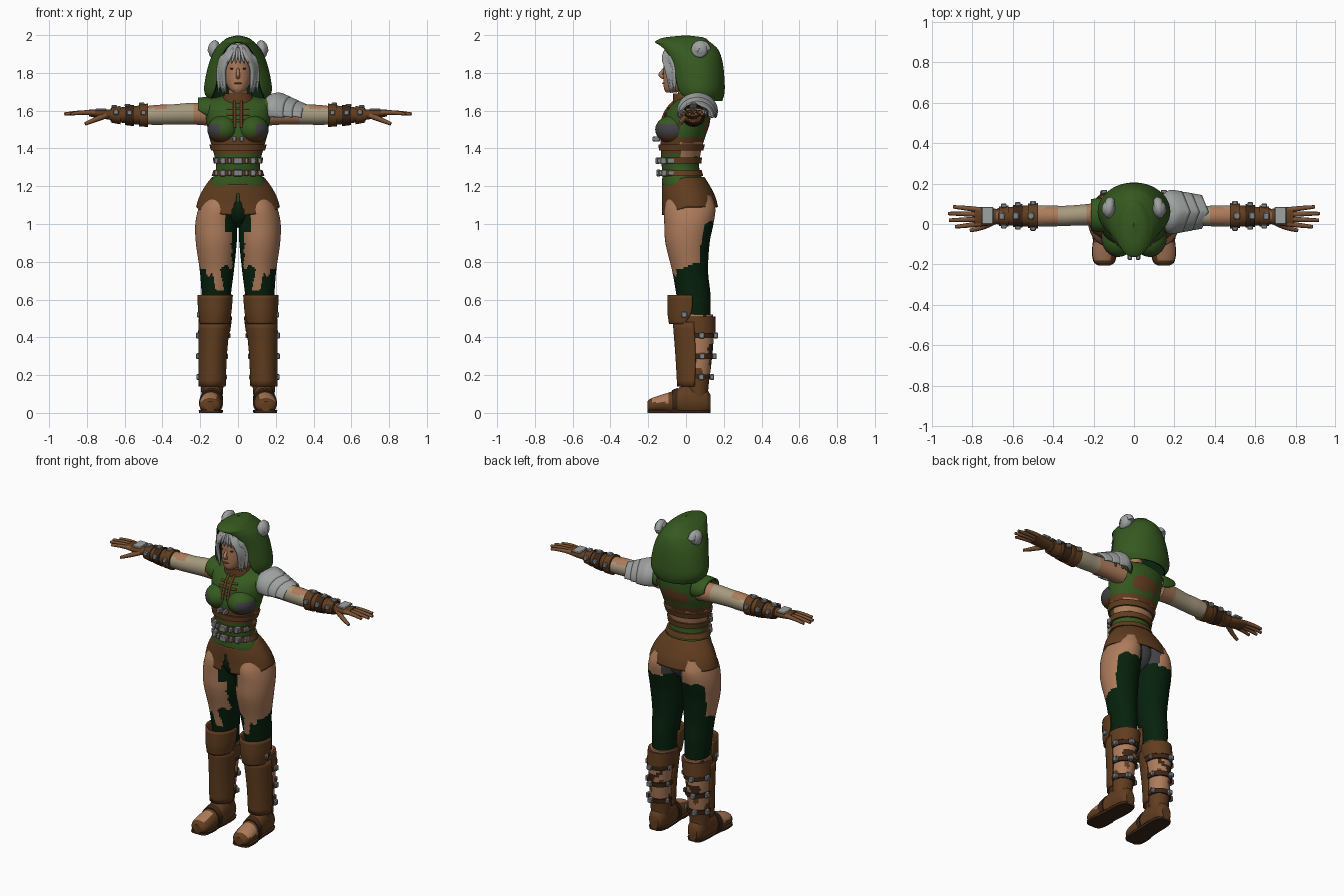
import bpy, bmesh, math, random
from mathutils import Matrix, noise

random.seed(4)
if "Cube" in bpy.data.objects:
    bpy.data.objects.remove(bpy.data.objects["Cube"])


def material(name, *rgb):
    mat = bpy.data.materials.new(name)
    mat.use_nodes = True
    mat.diffuse_color = (*rgb, 1)
    mat.node_tree.nodes["Principled BSDF"].inputs["Base Color"].default_value = (*rgb, 1)
    return mat


green = material("hood green", .036, .1, .014)
pine = material("dark pine cloth", .002, .015, .004)
brown = material("brown leather", .12, .047, .014)
umber = material("dark leather", .045, .019, .008)
worn = material("worn leather", .2, .085, .035)
skin = material("skin", .42, .2, .105)
linen = material("pale linen", .38, .32, .21)
silver = material("light grey", .34, .36, .35)
metal = material("buckle grey", .22, .23, .24)
slate = material("slate grey", .055, .052, .06)


def finish(name, bm, mats, rule=None, mirror=False, thick=0, bevel=0):
    """Colour faces by rule (None removes a face) and make the object."""
    if rule:
        doomed = []
        for face in bm.faces:
            index = rule(face.calc_center_median())
            if index is None:
                doomed.append(face)
            else:
                face.material_index = index
        bmesh.ops.delete(bm, geom=doomed, context="FACES")
    mesh = bpy.data.meshes.new(name)
    bm.to_mesh(mesh)
    bm.free()
    for mat in mats:
        mesh.materials.append(mat)
    mesh.polygons.foreach_set("use_smooth", [True] * len(mesh.polygons))
    mesh.set_sharp_from_angle(angle=math.radians(40))
    obj = bpy.data.objects.new(name, mesh)
    bpy.context.collection.objects.link(obj)
    if thick:
        mod = obj.modifiers.new("thickness", "SOLIDIFY")
        mod.thickness, mod.offset = thick, -1
        if not rule:
            mod.material_offset = mod.material_offset_rim = len(mats) - 1
    if bevel:
        obj.modifiers.new("bevel", "BEVEL").width = bevel
    if mirror:
        obj.modifiers.new("mirror", "MIRROR").use_mirror_merge = False
    return obj


def sample(rings, t):
    """Smooth cross-section (centre pair, radius pair, gap) at position t."""
    last = len(rings) - 1
    i = max((k for k in range(last) if rings[k][0] <= t + 1e-9), default=0)

    def slope(k):
        a, b = rings[max(k - 1, 0)], rings[min(k + 1, last)]
        return [(q - p) / (b[0] - a[0]) for p, q in zip(a[1:], b[1:])]
    a, b = rings[i], rings[i + 1]
    h = b[0] - a[0]
    s = (t - a[0]) / h
    r = 1 - s
    return [p * (1 + 2 * s) * r * r + q * s * s * (3 - 2 * s) + h * s * r * (m * r - n * s)
            for p, q, m, n in zip(a[1:], b[1:], slope(i), slope(i + 1))]


def loft(name, rings, mats, rule=None, axis="z", sides=32, steps=5, open_at=None, warp=None, **kw):
    bm = bmesh.new()
    places = [a[0] + (b[0] - a[0]) * k / steps for a, b in zip(rings, rings[1:]) for k in range(steps)]
    rows = []
    for t in places + [rings[-1][0]]:
        a, b, ra, rb, *gap = sample(rings, t)
        gap = max(gap[0], 0) if gap else 0
        row = []
        for j in range(sides + 1):
            angle = math.radians(open_at or 0) + gap + (math.tau - 2 * gap) * j / sides
            du, v = ra * math.cos(angle), b + rb * math.sin(angle)
            co = {"z": (a + du, v, t), "x": (t, a + du, v), "y": (a - du, t, v)}[axis]
            row.append(bm.verts.new(warp(*co) if warp else co))
        rows.append(row)
    for low, high in zip(rows, rows[1:]):
        for j in range(sides):
            bm.faces.new((low[j], low[j + 1], high[j + 1], high[j]))
    if open_at is None:
        bm.faces.new(rows[0][-2::-1])
        bm.faces.new(rows[-1][:-1])
    bmesh.ops.remove_doubles(bm, verts=bm.verts, dist=1e-5)
    return finish(name, bm, mats, rule, **kw)


def band(name, rings, low, high, grow, mat, **kw):
    sections = [sample(rings, t) for t in (low, high)]
    rows = [(t, a, b, ra + grow, rb + grow) for t, (a, b, ra, rb) in zip((low, high), sections)]
    return loft(name, rows, [mat], steps=2, **kw)


def solids(name, items, mats, shape="box", rule=None, mirror=True):
    bm = bmesh.new()
    for place, size in items:
        matrix = Matrix.Translation(place) @ Matrix.Diagonal((*size, 1))
        if shape == "box":
            bmesh.ops.create_cube(bm, size=1, matrix=matrix)
        else:
            bmesh.ops.create_uvsphere(bm, u_segments=32, v_segments=24, radius=1, matrix=matrix)
    return finish(name, bm, mats, rule, mirror, bevel=.004 if shape == "box" else 0)


def tubes(name, paths, depth, mat, mirror=True):
    curve = bpy.data.curves.new(name, "CURVE")
    curve.dimensions, curve.bevel_depth, curve.bevel_resolution = "3D", depth, 2
    curve.use_fill_caps = True
    curve.resolution_u = 6
    for side in (1, -1) if mirror else (1,):
        for path in paths:
            spline = curve.splines.new("NURBS")
            spline.points.add(len(path) - 1)
            for point, (x, y, z, radius) in zip(spline.points, path):
                point.co, point.radius = (side * x, y, z, 1), radius
            spline.order_u, spline.use_endpoint_u = 3, True
    curve.materials.append(mat)
    bpy.context.collection.objects.link(bpy.data.objects.new(name, curve))


# Torso with vest, ragged midriff and bust
torso = [(1.12, 0, .02, .15, .12), (1.2, 0, -.01, .155, .115), (1.27, 0, -.025, .122, .1),
         (1.32, 0, -.03, .117, .1), (1.4, 0, -.025, .135, .108), (1.47, 0, -.015, .155, .12),
         (1.53, 0, 0, .165, .125), (1.6, 0, .015, .175, .117), (1.65, 0, .035, .17, .092),
         (1.68, 0, .04, .08, .06)]


def vest_colour(p):
    ragged = .02 * noise.noise(p * 18)
    if p.y > -.03 and 1.35 < p.z + ragged < 1.43:
        return 2
    if p.y > .05 and abs(p.x) < .09 + ragged and abs(p.z - 1.53) < .04 + ragged:
        return 1
    return 1 if 1.37 < p.z < 1.46 else 0


loft("vest", torso, [green, brown, skin], vest_colour, sides=64, steps=8)
solids("bust", [((.078, -.068, 1.5), (.084, .095, .075))], [green, slate, brown], "ball",
       lambda p: 2 if p.z < 1.46 else int(p.x > .088 and p.z < 1.53))
loft("vest_shoulders", [(.12, .045, 1.6, .085, .07, 1), (.17, .045, 1.602, .085, .07, 1.2),
     (.212, .045, 1.605, .078, .064, 1.55)], [green], axis="x", open_at=-90, thick=.01, mirror=True)
loft("collar", [(1.63, 0, .015, .1, .085), (1.69, 0, 0, .07, .07)], [brown])


# Belts, buckles and chest lacing
def front(z):
    middle = sample(torso, z)
    return middle[1] - middle[3]


buckles = [((.02, front(1.45) - .022, 1.45), (.022, .04, .026))]
for number, z in enumerate((1.27, 1.335, 1.405)):
    band(f"waist_belt_{number}", torso, z - .016, z + .016, .011, brown, sides=48)
    if z < 1.4:
        buckles += [((0, front(z) - .02, z), (.05, .022, .036)), ((.045, front(z) - .005, z), (.02, .03, .03)),
                    ((.08, front(z) + .015, z), (.03, .04, .036)), ((.115, front(z) + .05, z), (.02, .04, .03))]
solids("belt_buckles", buckles, [metal])
laces = [[(x, front(z) + .012 * abs(x) / .05 - .004, z, 1) for x in (-.06, 0, .06)] for z in (1.61, 1.58, 1.545)]
laces += [[(x, front(z) - .004, z, 1) for z in (1.51, 1.54, 1.58, 1.62, 1.65)] for x in (-.018, .018)]
tubes("chest_lacing", laces, .008, brown, mirror=False)

# Skirt with a front slit, and the hips beneath
loft("skirt", [(1.09, 0, .02, .222, .15), (1.14, 0, .015, .207, .142), (1.2, 0, 0, .175, .128),
     (1.25, 0, -.015, .138, .112)], [brown],
     lambda p: None if p.y < 0 and abs(p.x) < .022 * (1.17 - p.z) / .08 else 0, sides=128, open_at=90, thick=.01,
     warp=lambda x, y, z: (x, y, z - .042 * max(0, -y / .13)))
solids("hips", [((0, .01, 1.09), (.1, .11, .11))], [pine, slate], "ball", lambda p: int(p.y > .05), mirror=False)

# Thighs with torn leggings
thigh = [(.5, .115, .05, .07, .08), (.62, .115, .04, .077, .09), (.75, .112, .022, .09, .095),
         (.9, .115, .008, .108, .117), (1, .115, .015, .111, .13), (1.08, .108, .02, .102, .135),
         (1.15, .09, .02, .09, .115)]


def legging_colour(p):
    ragged = noise.noise(p * 22)
    if p.y > .05 and p.z > 1.02 and p.x < .075 + .02 * ragged:
        return 2
    tail = .1 if abs(p.x - .105 - (p.z - .7) * .2) < .022 and p.y < 0 else 0
    torn_knee = p.z < .765 + .3 * p.y + .04 * ragged - tail + .35 * max(0, .08 - p.x)
    seat = p.y > .07 + .015 * ragged and p.z < 1.01 + .03 * ragged and p.x < .2
    inner = p.x < (.068 if p.z > .96 else .08 if p.y > 0 else .03) + .012 * ragged
    return int(torn_knee or seat or inner)


loft("thighs", thigh, [skin, pine, slate], legging_colour, sides=72, steps=14, mirror=True)

# Lower legs, guards, straps and buckles
calf = [(.08, .137, .065, .055, .05), (.15, .137, .06, .06, .06), (.25, .135, .065, .063, .068),
        (.38, .13, .065, .07, .08), (.52, .118, .055, .077, .088)]


def calf_colour(p):
    patch = noise.noise(p * 16)
    return 1 if p.z < .17 else 2 if patch > .3 else 1 if patch < -.38 else 0


loft("calves", calf, [skin, brown, umber], calf_colour, sides=48, steps=8, mirror=True)
loft("shin_guards", [(.14, .137, .04, .072, .087, 1.5), (.3, .134, .04, .075, .096, 1.45),
     (.48, .126, .03, .084, .1, 1.45)], [brown], open_at=90, thick=.01, mirror=True)
loft("knee_guards", [(.47, .125, .01, .078, .1, 1.75), (.53, .123, .015, .088, .113, 1.45),
     (.625, .121, .02, .094, .118, 1.45)], [brown], open_at=90, thick=.01, mirror=True)
band("boot_cuffs", calf, .425, .51, .012, brown, mirror=True)
fittings = []
for number, z in enumerate((.19, .3, .41)):
    band(f"boot_strap_{number}", calf, z - .014, z + .014, .01, umber, mirror=True)
    x, y, rx, ry = sample(calf, z)
    fittings += [((x + .02, y + ry + .012, z), (.03, .024, .03)), ((x + rx + .012, y + .02, z), (.02, .03, .032)),
                 ((x - rx - .008, y + .03, z), (.016, .024, .028))]
fittings.append(((.21, -.01, .52), (.014, .03, .03)))
solids("boot_buckles", fittings, [metal])

# Boots
foot = [(-.205, .147, .035, .03, .025), (-.19, .147, .038, .05, .036), (-.14, .146, .046, .06, .047),
        (-.06, .142, .055, .057, .064), (0, .138, .07, .057, .085), (.06, .137, .07, .057, .085),
        (.11, .137, .06, .047, .065), (.13, .137, .05, .03, .045)]
loft("boots", foot, [brown, skin], lambda p: int(p.z > .055 and -.18 < p.y < -.09 and p.x > .115), axis="y",
     warp=lambda x, y, z: (x, y, max(z, .01)), mirror=True)
loft("soles", foot, [umber], axis="y", mirror=True,
     warp=lambda x, y, z: (.14 + (x - .14) * 1.03, y, .014 if z > .04 else 0))
band("instep_straps", foot, -.075, -.045, .006, umber, axis="y", mirror=True,
     warp=lambda x, y, z: (x, y, max(z, .01)))

# Arms with wrapped sleeves
arm = [(.14, .05, 1.58, .06, .06), (.25, .045, 1.584, .052, .057), (.35, .04, 1.58, .05, .053),
       (.42, .04, 1.578, .052, .053), (.5, .04, 1.575, .05, .048), (.58, .04, 1.575, .044, .042),
       (.68, .038, 1.578, .034, .028)]
loft("left_arm", arm, [skin, linen],
     lambda p: int(.33 < p.x < .48 and not (p.x > .38 and p.z > 1.61)), axis="x", steps=8)
loft("right_arm", [(-x, *rest) for x, *rest in reversed(arm)], [skin, linen],
     lambda p: int(-.48 < p.x < -.24 and not (p.x < -.38 and p.z > 1.61)), axis="x", steps=8)

# Bracers and their buckles
band("bracers", arm, .48, .675, .006, brown, axis="x", mirror=True)
studs = []
for number, x in enumerate((.5, .575, .645)):
    band(f"bracer_cuff_{number}", arm, x - .024, x + .024, .012, umber if number == 1 else brown,
         axis="x", mirror=True)
    y, z, ry, rz = sample(arm, x)
    studs += [((x, y + sign * (ry + .014), z + .015), (.028, .02, .028)) for sign in (1, -1)]
    studs.append(((x + .01, y, z + rz + .012), (.03, .035, .014)))
solids("bracer_buckles", studs, [metal])

# Gloved hands
loft("palms", [(.66, .038, 1.578, .034, .026), (.72, .036, 1.582, .044, .025), (.79, .036, 1.588, .05, .018)],
     [brown], axis="x", mirror=True)
solids("hand_plates", [((.725, .042, 1.606), (.058, .085, .012))], [silver])
fingers = []
for k, reach in enumerate((.885, .915, .92, .895)):
    y = .001 + .023 * k
    spread = .01 * (k - 1.5)
    fingers.append([(.76, y, 1.588, 1), (.82, y + spread / 2, 1.594, 1), (reach, y + spread, 1.582, .65)])
fingers.append([(.7, .01, 1.575, 1.3), (.75, -.02, 1.555, 1.1), (.81, -.032, 1.53, .7)])
tubes("fingers", fingers, .013, worn)

# Layered shoulder armour on the left side
for k in range(3):
    x, r, z = .17 + .045 * k, .108 - .009 * k, 1.6 - .012 * k
    gap = 1.1 + .15 * k
    loft(f"shoulder_plate_{k}", [(x, .06, z, r - .025, r - .022, gap), (x + .05, .06, z, r, r - .012, gap + .1),
         (x + .11, .06, z - .015, r - .006, r - .02, gap + .2)], [silver], axis="x", open_at=-90, thick=.01,
         warp=lambda x, y, z: (x - .4 * abs(y - .06), y, z))

# Head and face
loft("neck", [(1.62, 0, .03, .055, .055), (1.77, 0, -.01, .045, .05)], [skin])
loft("head", [(1.695, 0, -.08, .022, .025), (1.715, 0, -.062, .046, .054), (1.76, 0, -.035, .07, .085),
     (1.82, 0, -.02, .078, .1), (1.88, 0, -.015, .074, .1), (1.93, 0, -.01, .05, .07), (1.95, 0, -.01, .02, .03)],
     [skin])
tubes("nose", [[(0, -.113, 1.825, .6), (0, -.127, 1.805, .8), (0, -.14, 1.785, 1.1), (0, -.11, 1.775, 1)]],
      .011, skin, mirror=False)
solids("eyes", [((.03, -.109, 1.822), (.013, .006, .005))], [umber], "ball")
solids("lips", [((0, -.118, 1.745), (.02, .008, .005))], [worn], "ball", mirror=False)

# Hair
solids("hair_cap", [((0, 0, 1.892), (.086, .108, .066))], [silver], "ball", mirror=False)
strands = []
for k in range(10):
    out, end = .007 * k, random.uniform(1.69, 1.73)
    strands.append([(.004 + out * .4, -.09 + out * .3, 1.945, .6), (.036 + out * .7, -.122 + out * .5, 1.9, 1),
                    (.076 + out * .4, -.104 + out * .7, 1.83, 1), (.076 + out * .45, -.09 + out * .5, 1.77, 1),
                    (.064 + out * .6, -.085 + out * .4, end, .2)])
strands += [[(x, -.1, 1.93, .6), (x * 1.4, -.128, 1.885, .9), (x * 1.8 + .006, -.12, 1.85, .2)]
            for x in (.004, .016, .028)]
tubes("hair_strands", strands, .012, silver)

# Hood with dark lining
loft("hood", [(1.65, 0, .07, .15, .122, 1.2), (1.69, 0, .065, .176, .138, .85), (1.74, 0, .06, .178, .145, .72),
     (1.85, 0, .045, .154, .15, .72), (1.92, 0, .018, .124, .155, .6), (1.95, 0, -.005, .1, .15, .38),
     (1.966, 0, -.02, .083, .143, 0), (1.988, 0, -.01, .05, .1, 0), (1.999, 0, 0, .001, .002, 0)],
     [green, pine], open_at=-90, sides=64, thick=.012)

# Curled horns on the hood
horn = []
for k in range(28):
    turn = k / 27
    angle, radius = math.tau * 1.6 * turn, .036 * (1 - .85 * turn)
    horn.append((.118 + .03 * turn, .075 + radius * math.cos(angle), 1.92 + radius * math.sin(angle), 1.1 - .4 * turn))
tubes("horns", [horn], .022, silver)
solids("horn_roots", [((.125, .075, 1.925), (.034, .042, .044))], [silver], "ball")
